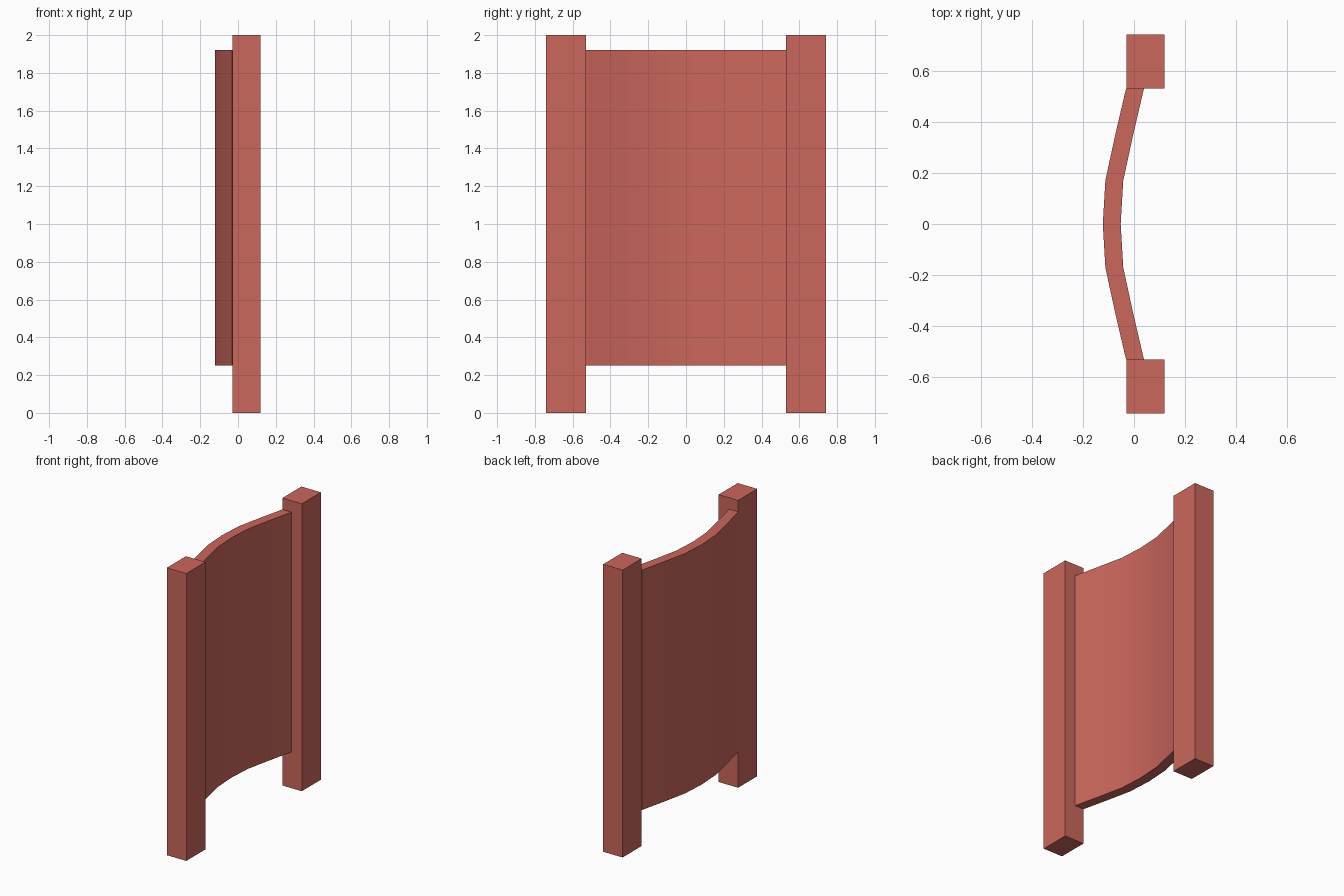
import bpy, bmesh

if "Cube" in bpy.data.objects:
    bpy.data.objects.remove(bpy.data.objects["Cube"])

mat = bpy.data.materials.new("brick red")
mat.diffuse_color = (0.60, 0.135, 0.108, 1)
mat.use_nodes = True
mat.node_tree.nodes["Principled BSDF"].inputs["Base Color"].default_value = mat.diffuse_color


def prism(name, outline, z0, z1):
    """Extrude a top-view outline from z0 up to z1."""
    bm = bmesh.new()
    base = bm.faces.new([bm.verts.new((x, y, z0)) for x, y in outline])
    ext = bmesh.ops.extrude_face_region(bm, geom=[base])
    top = [v for v in ext["geom"] if isinstance(v, bmesh.types.BMVert)]
    bmesh.ops.translate(bm, verts=top, vec=(0, 0, z1 - z0))
    bmesh.ops.recalc_face_normals(bm, faces=bm.faces)
    mesh = bpy.data.meshes.new(name)
    bm.to_mesh(mesh)
    bm.free()
    mesh.materials.append(mat)
    obj = bpy.data.objects.new(name, mesh)
    bpy.context.collection.objects.link(obj)
    return obj


# Two square-edged uprights
for side, s in (("left", -1), ("right", 1)):
    prism(side + "_post",
          [(-0.03, s * 0.53), (0.12, s * 0.53), (0.12, s * 0.74), (-0.03, s * 0.74)],
          0, 2)

# Bowed back panel between the posts
half = [(-0.122, 0), (-0.112, 0.17), (-0.073, 0.35), (-0.031, 0.53)]
rear = [(x, -y) for x, y in half[:0:-1]] + half
front = [(x + 0.07, y) for x, y in reversed(rear)]
panel = prism("curved_panel", rear + front, 0.25, 1.92)

bpy.context.view_layer.objects.active = panel
panel.select_set(True)
bpy.ops.object.shade_smooth_by_angle(angle=0.6)
